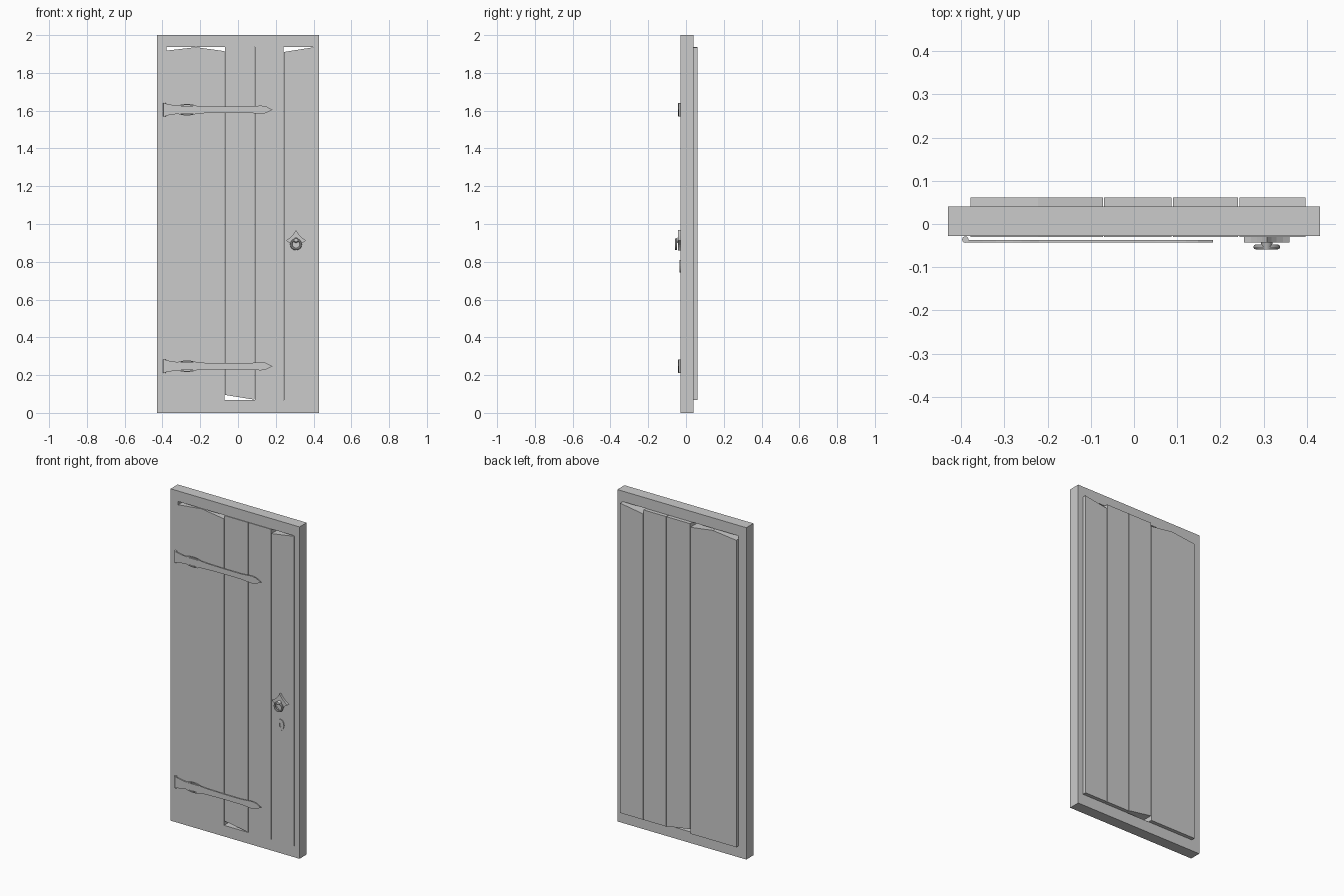
import bpy, bmesh, math
from mathutils import Vector, Matrix

if "Cube" in bpy.data.objects:
    bpy.data.objects.remove(bpy.data.objects["Cube"])

def finish(name, bm, smooth=False):
    bmesh.ops.recalc_face_normals(bm, faces=bm.faces)
    me = bpy.data.meshes.new(name)
    bm.to_mesh(me)
    bm.free()
    ob = bpy.data.objects.new(name, me)
    bpy.context.collection.objects.link(ob)
    if smooth:
        bpy.ops.object.select_all(action='DESELECT')
        ob.select_set(True)
        bpy.context.view_layer.objects.active = ob
        bpy.ops.object.shade_smooth_by_angle()
    return ob

def prism(name, pts, y0, y1):
    """Extrude an x-z outline from y0 to y1."""
    bm = bmesh.new()
    f = bm.faces.new([bm.verts.new((x, y0, z)) for x, z in pts])
    r = bmesh.ops.extrude_face_region(bm, geom=[f])
    bmesh.ops.translate(bm, vec=(0, y1 - y0, 0),
                        verts=[v for v in r['geom'] if isinstance(v, bmesh.types.BMVert)])
    return finish(name, bm)

def ring_frame(name, outer, inner, y0, y1):
    """Frame between two outlines with equal point counts."""
    bm = bmesh.new()
    loops = [[bm.verts.new((x, y, z)) for x, z in pts]
             for pts, y in ((outer, y0), (outer, y1), (inner, y1), (inner, y0))]
    n = len(outer)
    for a in range(4):
        p, q = loops[a], loops[(a + 1) % 4]
        for i in range(n):
            j = (i + 1) % n
            bm.faces.new((p[i], p[j], q[j], q[i]))
    return finish(name, bm)

def torus(name, centre, major, minor, tilt=0.0, seg=20, sides=8):
    """Ring lying in the x-z plane."""
    bm = bmesh.new()
    rows = []
    rot = Matrix.Rotation(tilt, 3, 'X')
    for i in range(seg):
        a = math.tau * i / seg
        row = []
        for k in range(sides):
            b = math.tau * k / sides
            r = major + minor * math.cos(b)
            p = rot @ Vector((r * math.cos(a), minor * math.sin(b), r * math.sin(a)))
            row.append(bm.verts.new(p + Vector(centre)))
        rows.append(row)
    for i in range(seg):
        p, q = rows[i], rows[(i + 1) % seg]
        for k in range(sides):
            m = (k + 1) % sides
            bm.faces.new((p[k], q[k], q[m], p[m]))
    return finish(name, bm, True)

def rod(name, centre, r1, r2, depth, axis, seg=12):
    bm = bmesh.new()
    rot = Matrix.Rotation(math.pi / 2, 4, 'X') if axis == 'Y' else Matrix.Identity(4)
    bmesh.ops.create_cone(bm, cap_ends=True, segments=seg, radius1=r1, radius2=r2,
                          depth=depth, matrix=Matrix.Translation(centre) @ rot)
    return finish(name, bm, True)

def rect(x0, x1, z0, z1):
    return [(x0, z0), (x1, z0), (x1, z1), (x0, z1)]

# Door frame
ring_frame("door_frame", rect(-0.43, 0.43, 0, 2), rect(-0.379, 0.397, 0.067, 1.937),
           -0.028, 0.04)

# Planks: left, right, bottom left/right, top left/right
planks = [(-0.378, -0.2225, 0.068, 0.068, 1.918, 1.936),
          (-0.2215, -0.072, 0.068, 0.068, 1.936, 1.915),
          (-0.069, 0.087, 0.095, 0.070, 1.936, 1.936),
          (0.090, 0.241, 0.068, 0.068, 1.936, 1.936),
          (0.2445, 0.396, 0.068, 0.068, 1.911, 1.935)]
for i, (x0, x1, bl, br, tl, tr) in enumerate(planks):
    prism(f"plank_{i + 1}", [(x0, bl), (x1, br), (x1, tr), (x0, tl)], -0.03, 0.061)

# Strap hinges: half outline mirrored about the centre line
half = [(-0.392, 0.034), (-0.35, 0.026), (-0.31, 0.021), (-0.22, 0.021), (-0.17, 0.018),
        (-0.06, 0.016), (0.05, 0.016), (0.12, 0.022), (0.148, 0.018)]
for label, zc in (("upper", 1.605), ("lower", 0.247)):
    top = [(x, zc + h) for x, h in half]
    low = [(x, zc - h) for x, h in reversed(half)]
    prism(f"{label}_hinge_strap", top + [(0.183, zc)] + low, -0.043, -0.037)
    rod(f"{label}_hinge_barrel", (-0.39, -0.036, zc), 0.0075, 0.0075, 0.07, 'Z')
    # Crescent ornaments on both edges of the strap
    for side, s in (("top", 1), ("bottom", -1)):
        arc = [(-0.27 + 0.05 * t, zc + s * (0.031 - 0.009 * t * t))
               for t in (-1, -0.6, -0.2, 0.2, 0.6, 1)]
        inner = [(x, z - s * 0.006) for x, z in reversed(arc)]
        prism(f"{label}_hinge_crescent_{side}", arc + inner, -0.0425, -0.0375)

# Handle back plate: four-pointed shape with hollow sides
cx, cz = 0.307, 0.913
corners = [(0.053, 0), (0, 0.054), (-0.053, 0), (0, -0.054)]
star = []
for i in range(4):
    a, b = Vector(corners[i]), Vector(corners[(i + 1) % 4])
    mid = (a + b) * 0.36
    for t in (0, 0.25, 0.5, 0.75):
        p = a * (1 - t) ** 2 + mid * 2 * t * (1 - t) + b * t * t
        star.append((cx + p.x, cz + p.y))
prism("handle_plate", star, -0.043, -0.029)

# Pull ring and its boss
torus("handle_ring", (cx, -0.053, 0.892), 0.025, 0.006)
rod("handle_boss", (cx, -0.049, 0.914), 0.015, 0.009, 0.02, 'Y')

# Keyhole plate
circ = lambda rx, rz: [(cx + rx * math.cos(math.tau * i / 16),
                        0.777 + rz * math.sin(math.tau * i / 16)) for i in range(16)]
ring_frame("keyhole_plate", circ(0.023, 0.033), circ(0.006, 0.014), -0.035, -0.029)
